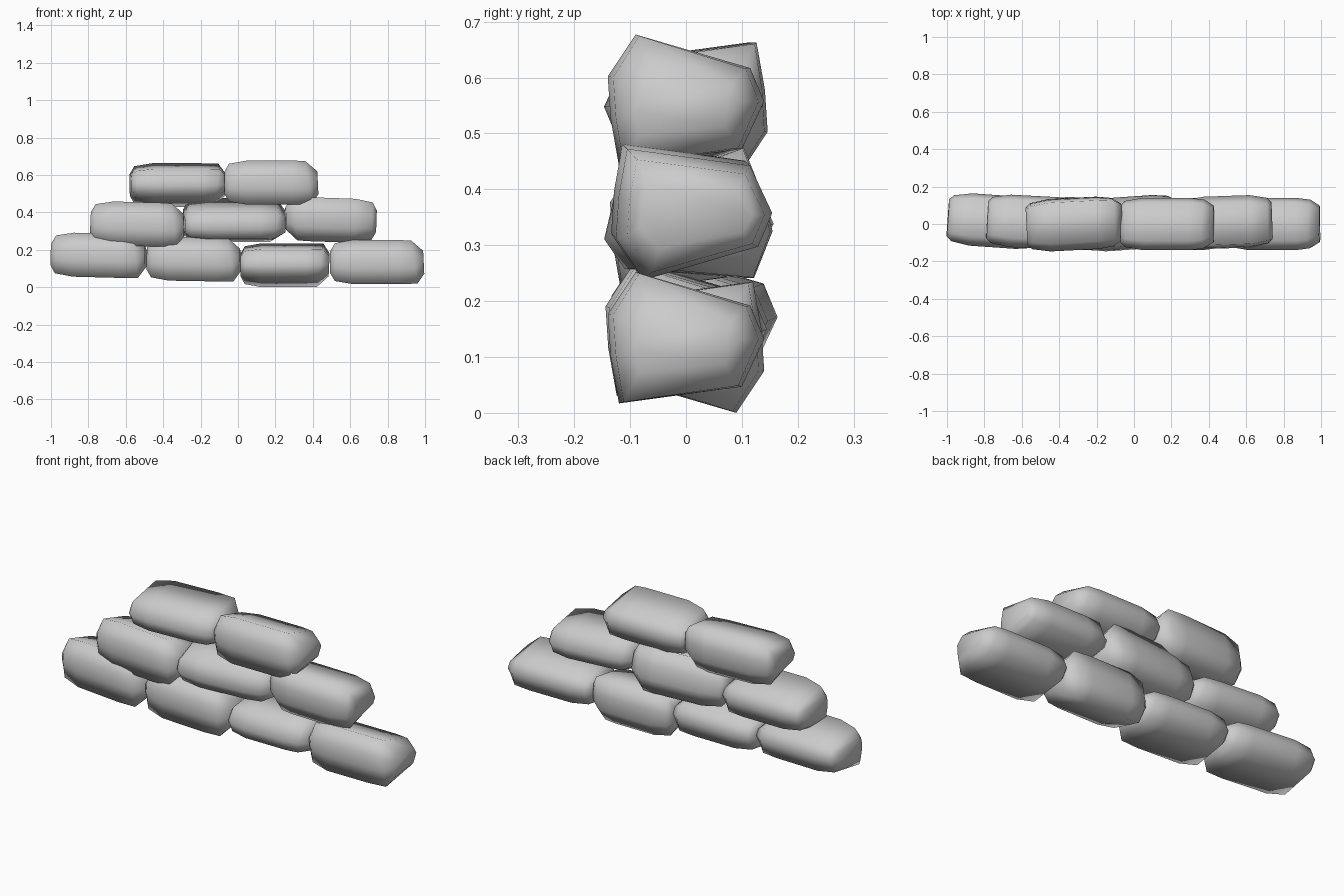
import bpy, bmesh
from math import radians, pi
from mathutils import Matrix

if "Cube" in bpy.data.objects:
    bpy.data.objects.remove(bpy.data.objects["Cube"])

# Lopsided bag cross-section (y, z) and lengthwise rings (x, y scale, z scale, top pull-in)
SECTION = [(-0.14, 0.045), (-0.09, 0.12), (0.115, 0.06), (0.14, 0.0),
           (0.10, -0.085), (-0.12, -0.115), (-0.135, -0.03)]
RINGS = [(-0.25, 0.72, 0.50, 0.0), (-0.225, 0.88, 0.86, 0.0), (-0.13, 1.0, 1.0, 0.0),
         (0.12, 1.0, 1.0, 0.0), (0.20, 0.93, 0.98, 0.15), (0.25, 0.70, 0.52, 0.05)]


def sandbag(name, x, z, flip=None, yaw=0, tilt=0, roll=0, length=1.0, y=0.0):
    bm = bmesh.new()
    rings = [[bm.verts.new((rx * length - pull * pz * sz, py * sy, pz * sz))
              for py, pz in SECTION] for rx, sy, sz, pull in RINGS]
    n = len(SECTION)
    for a, b in zip(rings, rings[1:]):
        for i in range(n):
            bm.faces.new((a[i], a[(i + 1) % n], b[(i + 1) % n], b[i]))
    bm.faces.new(rings[0])
    bm.faces.new(rings[-1])
    m = (Matrix.Translation((x, y, z)) @ Matrix.Rotation(radians(yaw), 4, 'Z')
         @ Matrix.Rotation(radians(tilt), 4, 'Y') @ Matrix.Rotation(radians(roll), 4, 'X'))
    if flip:
        m = m @ Matrix.Rotation(pi, 4, flip)
    bm.transform(m)
    bmesh.ops.recalc_face_normals(bm, faces=bm.faces)
    me = bpy.data.meshes.new(name)
    bm.to_mesh(me)
    bm.free()
    for p in me.polygons:
        p.use_smooth = True
    ob = bpy.data.objects.new(name, me)
    bpy.context.collection.objects.link(ob)


# Bottom course
sandbag("bottom_bag_1", -0.743, 0.168, yaw=-4, tilt=1.5, length=1.01, y=0.015)
sandbag("bottom_bag_2", -0.235, 0.148, yaw=-2, tilt=1)
sandbag("bottom_bag_3", 0.25, 0.12, flip='X', length=0.95)
sandbag("bottom_bag_4", 0.743, 0.132)
# Middle course
sandbag("middle_bag_1", -0.535, 0.335, yaw=-3, tilt=1.5, y=0.01)
sandbag("middle_bag_2", -0.02, 0.34, flip='X', yaw=4, roll=12, length=1.08)
sandbag("middle_bag_3", 0.495, 0.362, flip='Y', yaw=2, tilt=2, length=0.97, y=0.01)
# Top course
sandbag("top_bag_1", -0.32, 0.548, flip='X', yaw=3, length=1.02)
sandbag("top_bag_2", 0.177, 0.557)
